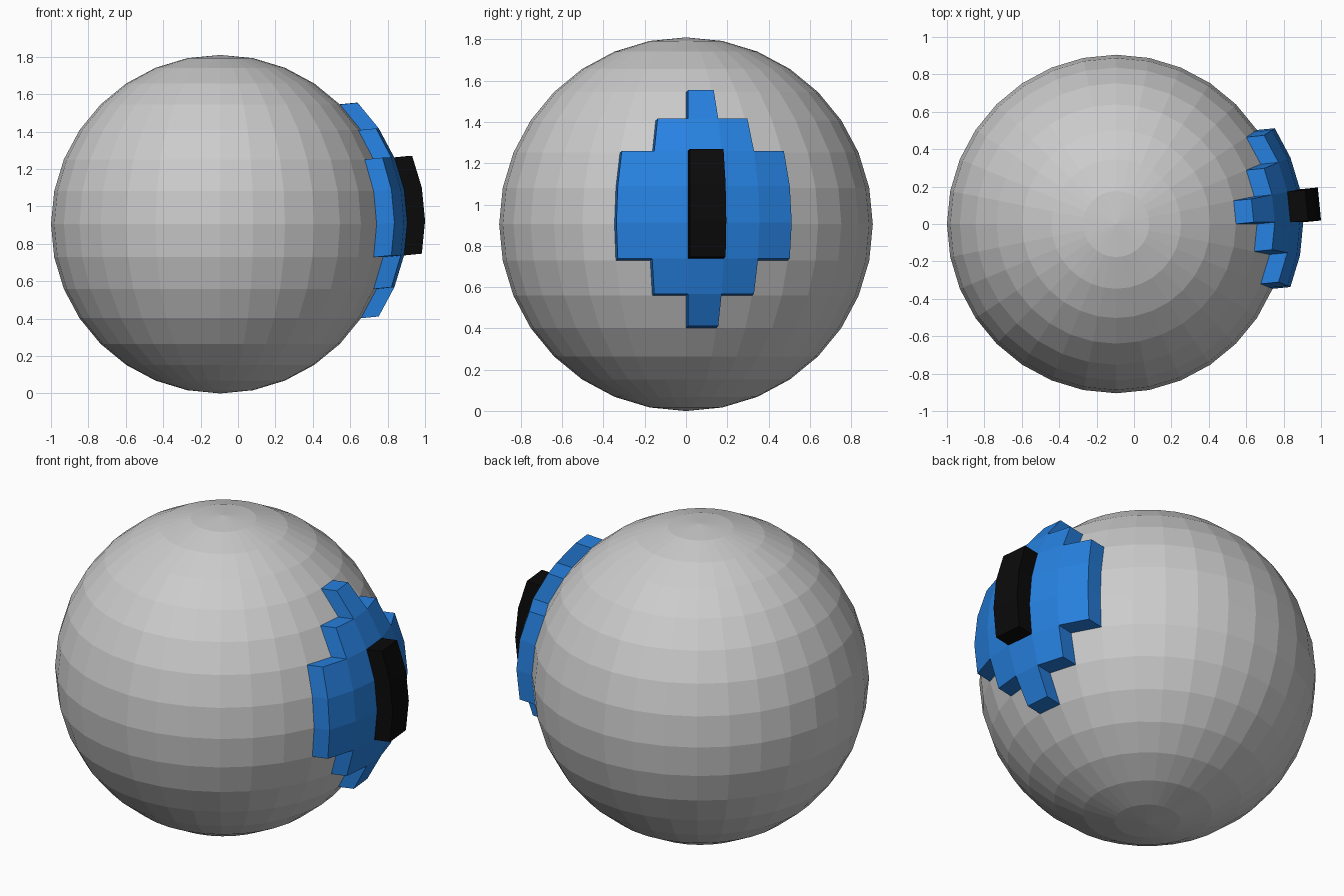
import bpy, bmesh
from math import atan2, hypot, cos, sin, floor, radians
from mathutils import Vector

if "Cube" in bpy.data.objects:
    bpy.data.objects.remove(bpy.data.objects["Cube"])

R = 0.905
STEP = radians(11.25)
CENTRE = Vector((-0.095, 0, R))
# outward direction of the middle iris facet
AIM = Vector((cos(STEP / 2) ** 2, cos(STEP / 2) * sin(STEP / 2), sin(STEP / 2)))
DEPTH = 0.096


def cell(face, shift):
    """Column and row of a facet, with its extrusion undone."""
    p = face.calc_center_median() - shift
    return (floor(atan2(p.y, p.x) / STEP),
            floor(atan2(p.z, hypot(p.x, p.y)) / STEP))


def raise_patch(bm, faces, index):
    """Push a patch of facets outward and tag it as its own part."""
    new = bmesh.ops.extrude_face_region(bm, geom=faces)["geom"]
    verts = [g for g in new if isinstance(g, bmesh.types.BMVert)]
    old = [f for f in faces if f.is_valid]
    if old:
        bmesh.ops.delete(bm, geom=old, context="FACES_ONLY")
    bmesh.ops.translate(bm, verts=verts, vec=AIM * DEPTH)
    for v in verts:
        for f in v.link_faces:
            f.material_index = index
    return [g for g in new if isinstance(g, bmesh.types.BMFace)]


# Faceted ball
bm = bmesh.new()
bmesh.ops.create_uvsphere(bm, u_segments=32, v_segments=16, radius=R)

# Stepped iris: five wide in the middle rows, tapering to one
half_width = {0: 2, 1: 2, 2: 1, 3: 0}
iris = []
for f in bm.faces:
    c, r = cell(f, Vector())
    if abs(c) <= half_width.get(abs(r), -1):
        iris.append(f)
caps = raise_patch(bm, iris, 1)

# Pupil: middle column, three rows
pupil = []
for f in caps:
    c, r = cell(f, AIM * DEPTH)
    if c == 0 and abs(r) <= 1:
        pupil.append(f)
raise_patch(bm, pupil, 2)
bmesh.ops.recalc_face_normals(bm, faces=bm.faces[:])

# Separate the parts into named, coloured objects
parts = [("eyeball", None),
         ("iris", (0.02, 0.22, 0.75, 1)),
         ("pupil", (0.003, 0.003, 0.003, 1))]
for i, (name, colour) in enumerate(parts):
    part = bm.copy()
    bmesh.ops.delete(part, geom=[f for f in part.faces if f.material_index != i],
                     context="FACES")
    for f in part.faces:
        f.material_index = 0
    mesh = bpy.data.meshes.new(name)
    part.to_mesh(mesh)
    part.free()
    obj = bpy.data.objects.new(name, mesh)
    obj.location = CENTRE
    bpy.context.collection.objects.link(obj)
    if colour:
        mat = bpy.data.materials.new(name)
        mat.diffuse_color = colour
        mat.use_nodes = True
        mat.node_tree.nodes["Principled BSDF"].inputs["Base Color"].default_value = mat.diffuse_color
        mesh.materials.append(mat)
bm.free()
